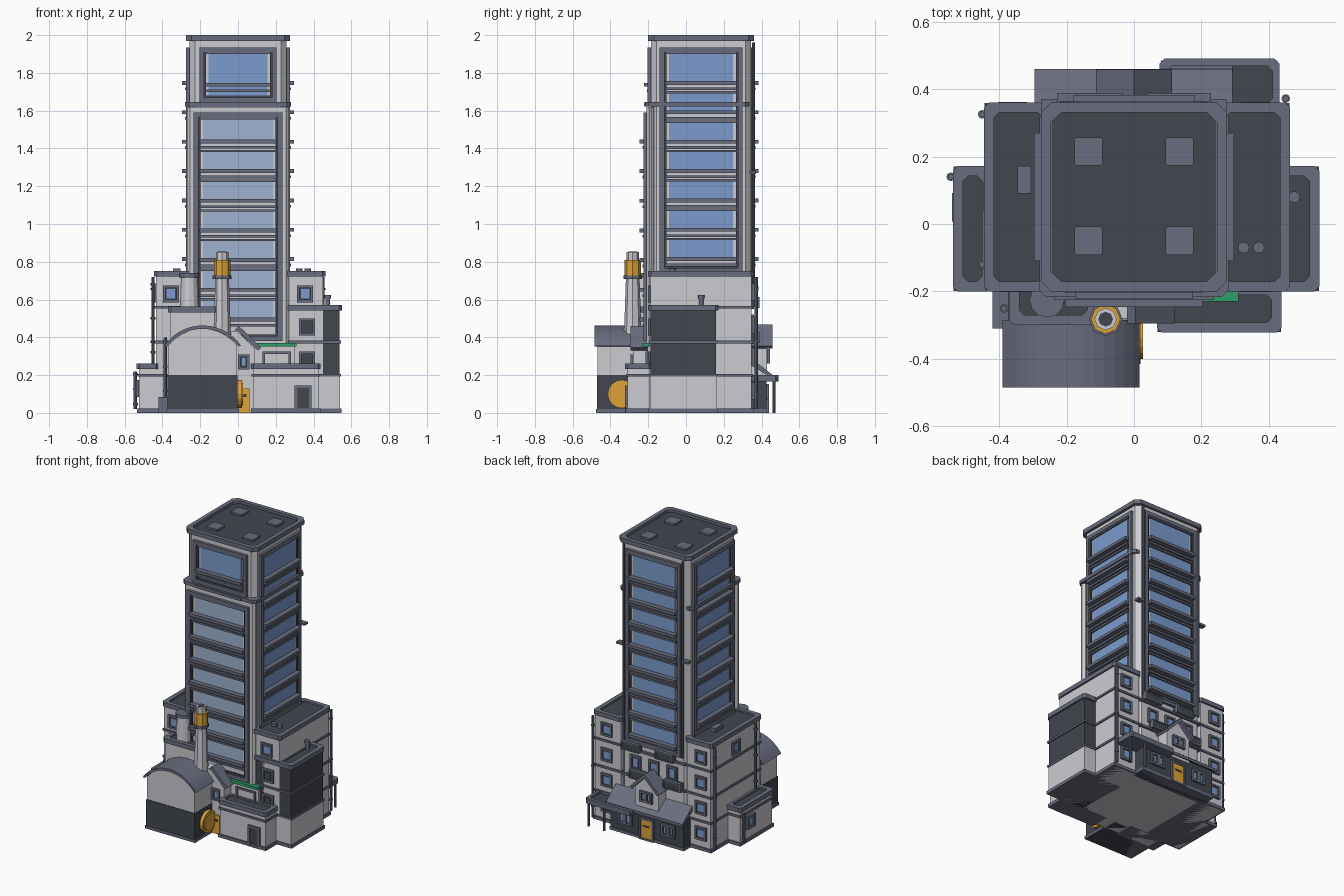
import bpy, bmesh, math
from mathutils import Matrix, Vector

if "Cube" in bpy.data.objects:
    bpy.data.objects.remove(bpy.data.objects["Cube"])

COLORS = {
    "wall": (0.60, 0.60, 0.64), "trim": (0.14, 0.152, 0.21), "dark": (0.055, 0.061, 0.076),
    "glass": (0.20, 0.33, 0.62), "pale_glass": (0.34, 0.45, 0.63),
    "yellow": (0.73, 0.37, 0.04), "green": (0.027, 0.34, 0.15),
}
MATS = {}
for n, c in COLORS.items():
    MATS[n] = bpy.data.materials.new(n)
    MATS[n].diffuse_color = (*c, 1)


class Part:
    """Collects simple solids into one named object."""
    def __init__(self, name):
        self.name, self.bm, self.used = name, bmesh.new(), []

    def mat(self, m):
        if m not in self.used:
            self.used.append(m)
        return self.used.index(m)

    def prism(self, pts, offset, m):
        # closed polygon (3D points) extruded along an offset vector
        o, bm, k = Vector(offset), self.bm, self.mat(m)
        a = [bm.verts.new(p) for p in pts]
        b = [bm.verts.new(Vector(p) + o) for p in pts]
        fs = [bm.faces.new(a[::-1]), bm.faces.new(b)]
        for i in range(len(a)):
            j = (i + 1) % len(a)
            fs.append(bm.faces.new((a[i], a[j], b[j], b[i])))
        for f in fs:
            f.material_index = k

    def box(self, x0, x1, y0, y1, z0, z1, m, c=0):
        self.prism([(x, y, z0) for x, y in outline(x0, x1, y0, y1, c)], (0, 0, z1 - z0), m)

    def ring(self, x0, x1, y0, y1, z0, z1, t, m, c=0.015):
        bm, k = self.bm, self.mat(m)
        out = outline(x0, x1, y0, y1, c)
        inn = outline(x0 + t, x1 - t, y0 + t, y1 - t, c)
        loops = [[bm.verts.new((x, y, z)) for x, y in o]
                 for o, z in ((out, z0), (out, z1), (inn, z1), (inn, z0))]
        n = len(out)
        for q in range(4):
            a, b = loops[q], loops[(q + 1) % 4]
            for i in range(n):
                j = (i + 1) % n
                bm.faces.new((a[i], a[j], b[j], b[i])).material_index = k

    def cyl(self, p, r0, r1, h, m, axis='Z', seg=12):
        rot = Matrix.Rotation(math.pi / 2, 4, 'Y') if axis == 'X' else Matrix()
        mx = Matrix.Translation(p) @ rot @ Matrix.Translation((0, 0, h / 2))
        r = bmesh.ops.create_cone(self.bm, cap_ends=True, segments=seg, radius1=r0,
                                  radius2=r1, depth=h, matrix=mx)
        k = self.mat(m)
        for f in {f for v in r["verts"] for f in v.link_faces}:
            f.material_index = k

    def plate(self, face, p, u0, u1, z0, z1, d, m):
        # box standing proud by d from the wall plane p of side F, B, L or R
        s = -1 if face in "FL" else 1
        lo, hi = sorted((p - s * 0.01, p + s * d))
        if face in "FB":
            self.box(u0, u1, lo, hi, z0, z1, m)
        else:
            self.box(lo, hi, u0, u1, z0, z1, m)

    def frame(self, face, p, u0, u1, z0, z1, t, d, m="trim"):
        for a, b, c, e in ((u0, u0 + t, z0, z1), (u1 - t, u1, z0, z1),
                           (u0, u1, z0, z0 + t), (u0, u1, z1 - t, z1)):
            self.plate(face, p, a, b, c, e, d, m)

    def window(self, face, p, u, z, w=0.085, h=0.09, glass="glass"):
        self.plate(face, p, u - w / 2, u + w / 2, z - h / 2, z + h / 2, 0.004, "dark")
        self.frame(face, p, u - w / 2, u + w / 2, z - h / 2, z + h / 2, 0.014, 0.014)
        self.plate(face, p, u - w / 2 + .02, u + w / 2 - .02, z - h / 2 + .02, z + h / 2 - .02, 0.008, glass)

    def done(self):
        bmesh.ops.recalc_face_normals(self.bm, faces=self.bm.faces)
        me = bpy.data.meshes.new(self.name)
        self.bm.to_mesh(me)
        self.bm.free()
        for m in self.used:
            me.materials.append(MATS[m])
        bpy.context.collection.objects.link(bpy.data.objects.new(self.name, me))


def outline(x0, x1, y0, y1, c=0):
    if not c:
        return [(x0, y0), (x1, y0), (x1, y1), (x0, y1)]
    return [(x0 + c, y0), (x1 - c, y0), (x1, y0 + c), (x1, y1 - c),
            (x1 - c, y1), (x0 + c, y1), (x0, y1 - c), (x0, y0 + c)]


def block(name, x0, x1, y0, y1, h, bands=(), wall="wall", rim=0.03):
    """Walled volume with plinth, floor bands, dark roof and parapet."""
    p = Part(name)
    p.box(x0 + .012, x1 - .012, y0 + .012, y1 - .012, 0, h - 0.015, wall)
    p.box(x0 + .03, x1 - .03, y0 + .03, y1 - .03, h - 0.02, h - 0.012, "dark")
    p.ring(x0, x1, y0, y1, h - rim, h, 0.03, "trim")
    p.box(x0 + .002, x1 - .002, y0 + .002, y1 - .002, 0, 0.022, "trim")
    for z in bands:
        p.box(x0 + .004, x1 - .004, y0 + .004, y1 - .004, z - .007, z + .007, "trim")
    return p


# Tower shaft with chamfered corners, roof and parapet
t = Part("tower")
t.box(-.258, .258, -.185, .345, 0, 1.975, "wall", .03)
t.box(-.245, .245, -.17, .33, 1.97, 1.982, "dark")
t.ring(-.276, .276, -.2, .36, 1.97, 2, .03, "trim", .03)
t.box(-.27, .27, -.208, -.17, .36, 1.62, "wall", .015)
t.box(-.28, .28, -.217, .335, 1.622, 1.645, "trim", .02)
for x in (-.135, .135):
    for y in (-.05, .215):
        t.box(x - .042, x + .042, y - .042, y + .042, 1.97, 1.995, "trim", .006)
t.done()


# Framed window strips with ledges on all four tower sides
def strip(name, face, p, u0, u1, z0, z1, ledges, glass):
    w = Part(name)
    w.frame(face, p, u0, u1, z0, z1, .026, .018)
    w.frame(face, p, u0 + .026, u1 - .026, z0 + .026, z1 - .026, .01, .008, "dark")
    for i, z in enumerate(ledges):
        top = min(z + .155 if i else z1 - .036, z1 - .036)
        gt = top if i == 0 else min(z + .102, top)
        w.plate(face, p, u0 + .05, u1 - .05, z + .012, gt, .004, glass)
        w.plate(face, p, u0 + .036, u1 - .036, gt, gt + .012, .014, "trim")
        w.plate(face, p, u0 + .03, u1 - .03, z - .008, z + .012, .038, "trim")
        w.plate(face, p, u0 + .03, u1 - .03, z - .036, z - .022, .022, "trim")
    w.done()


LEDGES = [1.745 - .1555 * i for i in range(9)]
strip("tower_front_upper_windows", "F", -.185, -.205, .205, 1.645, 1.935, [1.735, 1.63], "glass")
strip("tower_front_windows", "F", -.208, -.235, .235, .38, 1.59, [1.435 - .157 * i for i in range(7)], "pale_glass")
strip("tower_right_windows", "R", .258, -.14, .3, .74, 1.935, LEDGES[:7], "glass")
strip("tower_left_windows", "L", -.258, -.14, .3, .74, 1.935, LEDGES[:7], "glass")
strip("tower_back_windows", "B", .345, -.21, .21, .6, 1.935, LEDGES[:8], "glass")

# Side wings with rows of small windows
for s, n in ((-1, "left"), (1, "right")):
    x0, x1 = (-.445, -.24) if s < 0 else (.24, .463)
    w = block(n + "_wing", x0, x1, -.2, .36, .752, (.2, .375, .56))
    for z in (.115, .29, .465, .64):
        w.window("B", .348, s * .36, z)
    w.window("F", -.188, s * .355, .63)
    w.done()
v = Part("roof_vents")
for x, y, z, h in ((.325, -.07, .73, .035), (.37, -.07, .73, .035), (.475, .08, .55, .075)):
    v.cyl((x, y, z), .012, .012, h, "trim")
    v.cyl((x, y, z + h - .02), .017, .017, .02, "trim")
v.box(-.345, -.305, .09, .172, .73, .765, "trim")
v.done()

# Dark right annexe above a light ground floor
r = block("right_annexe", .25, .55, -.2, .172, .572, (.2, .375), "dark")
r.box(.26, .541, -.191, .163, .022, .193, "wall")
for z in (.28, .455):
    r.window("F", -.188, .365, z, glass="dark")
r.done()

# Low left annexe
l = block("left_annexe", -.537, -.42, -.2, .172, .262, (.2,))
l.window("L", -.525, .05, .13)
l.window("L", -.433, .08, .63)
l.done()

# Low front box with side door
f = block("front_box", .068, .438, -.322, -.18, .262, (.2,))
f.frame("F", -.31, .3, .39, 0, .145, .014, .012)
f.plate("F", -.31, .31, .38, 0, .135, .006, "dark")
f.done()

# Front shed with barrel roof
s = Part("barrel_shed")
def arc(half, rise, base, cx=-.187, n=14):
    R = (half * half + rise * rise) / (2 * rise)
    a = math.asin(half / R)
    return [(cx + R * math.sin(a - 2 * a * i / n), base + rise - R + R * math.cos(a - 2 * a * i / n))
            for i in range(n + 1)]
prof = [(-.37, .2), (-.004, .2)] + arc(.183, .09, .355)
s.prism([(x, -.468, z) for x, z in prof], (0, .28, 0), "wall")
s.box(-.372, -.002, -.472, -.19, .0, .2, "dark")
s.box(-.378, .004, -.476, -.19, 0, .02, "trim")
shell = arc(.203, .108, .355) + arc(.19, .093, .352)[::-1]
s.prism([(x, -.485, z) for x, z in shell], (0, .2, 0), "trim")
s.cyl((-.01, -.34, .1), .075, .075, .03, "yellow", 'X', 16)
s.cyl((.02, -.34, .1), .06, .06, .006, "yellow", 'X', 16)
s.box(-.42, -.37, -.31, -.2, 0, .085, "trim")
s.done()

# Boiler house behind the shed with two chimneys
b = block("boiler_house", -.37, -.108, -.3, -.16, .562)
b.done()
c = Part("chimneys")
c.cyl((-.258, -.225, .54), .05, .044, .18, "wall")
c.cyl((-.258, -.225, .715), .052, .052, .025, "trim")
c.cyl((-.084, -.282, .36), .048, .036, .36, "wall", seg=8)
c.cyl((-.084, -.282, .71), .05, .05, .018, "trim", seg=8)
c.cyl((-.084, -.282, .725), .044, .044, .085, "yellow", seg=8)
c.cyl((-.084, -.282, .81), .033, .033, .042, "wall", seg=8)
c.cyl((-.084, -.282, .851), .022, .022, .003, "dark", seg=8)
c.done()

# Small gabled front entrance with yellow door and green awning
g = Part("front_entrance")
g.prism([(x, -.28, z) for x, z in ((-.12, 0), (.09, 0), (.09, .34), (.0, .43), (-.12, .43))], (0, .1, 0), "wall")
g.prism([(x, -.295, z) for x, z in ((-.02, .435), (.005, .46), (.122, .345), (.105, .33), (0, .435))], (0, .1, 0), "trim")
g.window("F", -.28, .03, .27, .06, .08)
g.plate("F", -.28, .002, .062, 0, .13, .008, "yellow")
g.plate("F", -.28, .018, .045, .085, .1, .012, "dark")
g.box(.09, .3, -.205, -.18, .2, .36, "wall")
g.frame("F", -.205, .13, .28, .24, .325, .012, .01)
g.box(.09, .31, -.23, -.19, .352, .37, "green")
g.done()

# Back porch: dark wall, lean-to roof, central gable, door and windows
p = Part("back_porch")
p.box(-.28, .28, .33, .425, 0, .2, "dark")
p.box(-.285, .285, .33, .43, 0, .02, "trim")
p.prism([(-.295, y, z) for y, z in ((.35, .285), (.46, .2), (.46, .18), (.35, .25))], (.587, 0, 0), "trim")
p.prism([(x, .34, z) for x, z in ((-.09, .18), (.09, .18), (.09, .36), (0, .445), (-.09, .36))], (0, .09, 0), "wall")
p.prism([(x, .34, z) for x, z in ((-.112, .355), (0, .467), (.112, .355), (.098, .342), (0, .44), (-.098, .342))], (0, .118, 0), "trim")
for x in (-.022, .022):
    p.window("B", .43, x, .3, .052, .075)
for x in (-.19, -.14, .14, .19):
    p.window("B", .425, x, .11, .054, .085)
p.frame("B", .425, -.055, .055, 0, .15, .012, .014)
p.plate("B", .425, -.043, .043, 0, .138, .008, "yellow")
p.plate("B", .425, -.025, .025, .09, .1, .012, "dark")
p.done()

# Flat canopy on posts beside the porch
k = Part("back_canopy")
k.box(.08, .425, .34, .485, .165, .185, "trim")
k.ring(.076, .432, .335, .49, .165, .2, .022, "trim")
k.box(.29, .41, .36, .468, .18, .19, "dark")
for x in (.3, .42):
    k.cyl((x, .465, 0), .008, .008, .17, "trim", seg=8)
k.done()

# Balconies and windows between the back wings
a = Part("back_balconies")
for z in (.375, .56):
    a.plate("B", .345, -.24, .24, z - .01, z + .005, .015, "trim")
    for x in (-.13, .13):
        dx = .03 if z > .5 else -.03
        a.plate("B", .345, x + dx - .065, x + dx + .065, z, z + .05, .04, "dark")
        a.frame("B", .375, x + dx - .068, x + dx + .068, z - .004, z + .054, .008, .013)
for x in (-.14, 0, .14):
    a.window("B", .345, x, .47, .08, .1)
a.done()

# Drain pipes with brackets
d = Part("drain_pipes")
for x, y, z0, z1 in ((-.45, .325, .02, .72), (-.45, -.12, .27, .72), (-.543, .14, .02, .22),
                     (.45, .372, .02, .72), (-.385, -.25, .08, .4)):
    d.cyl((x, y, z0), .009, .009, z1 - z0, "trim", seg=8)
    for q in (.1, .5, .9):
        d.cyl((x, y, z0 + (z1 - z0) * q), .013, .013, .012, "trim", seg=8)
for s in (-1, 1):
    d.cyl((s * .225, .358, .6), .008, .008, 1.36, "trim", seg=8)
    d.box(s * .25 - .025, s * .25 + .025, .335, .37, 1.265, 1.28, "trim")
d.done()

for m in bpy.data.materials:
    if m.users and not m.is_grease_pencil:
        m.use_nodes = True
        m.node_tree.nodes["Principled BSDF"].inputs["Base Color"].default_value = m.diffuse_color
